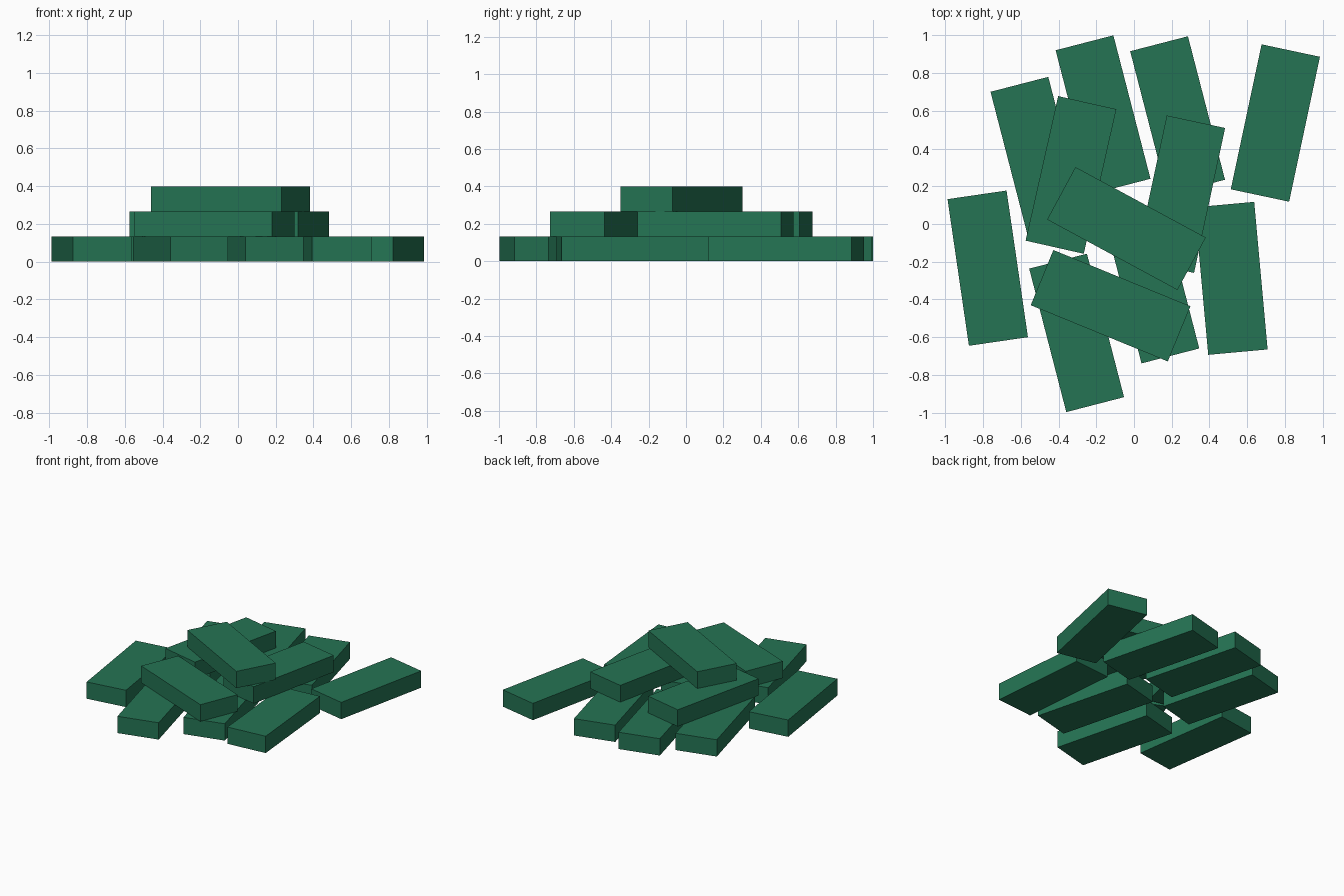
import bpy, math

if "Cube" in bpy.data.objects:
    bpy.data.objects.remove(bpy.data.objects["Cube"])

# one flat colour for all planks
green = bpy.data.materials.new("deep green")
green.diffuse_color = (0.018, 0.175, 0.088, 1)
green.use_nodes = True
green.node_tree.nodes["Principled BSDF"].inputs["Base Color"].default_value = green.diffuse_color

W, L, H = 0.316, 0.785, 0.133   # plank width, length, thickness


def plank(name, x, y, layer, angle):
    bpy.ops.mesh.primitive_cube_add(size=1, location=(x, y, H * (layer + 0.5)),
                                    rotation=(0, 0, math.radians(angle)))
    ob = bpy.context.object
    ob.name = name
    ob.scale = (W, L, H)
    bpy.ops.object.transform_apply(location=False, rotation=False, scale=True)
    ob.data.materials.append(green)


# x, y and turn of each plank, layer by layer from the ground up
layers = {
    "bottom": [(0.749, 0.535, -12), (-0.164, 0.580, 14.5), (0.231, 0.575, 14.5),
               (-0.509, 0.360, 14.5), (-0.775, -0.234, 8.3), (0.515, -0.288, 5.2),
               (-0.304, -0.577, 14.5), (0.0945, -0.319, 14.5)],
    "middle": [(-0.334, 0.260, -12.7), (0.246, 0.158, -12.1), (-0.124, -0.433, 67.7)],
    "top": [(-0.040, -0.024, 61.6)],
}
for layer, (label, planks) in enumerate(layers.items()):
    for i, (x, y, angle) in enumerate(planks, 1):
        plank(f"{label}_plank_{i}", x, y, layer, angle)
